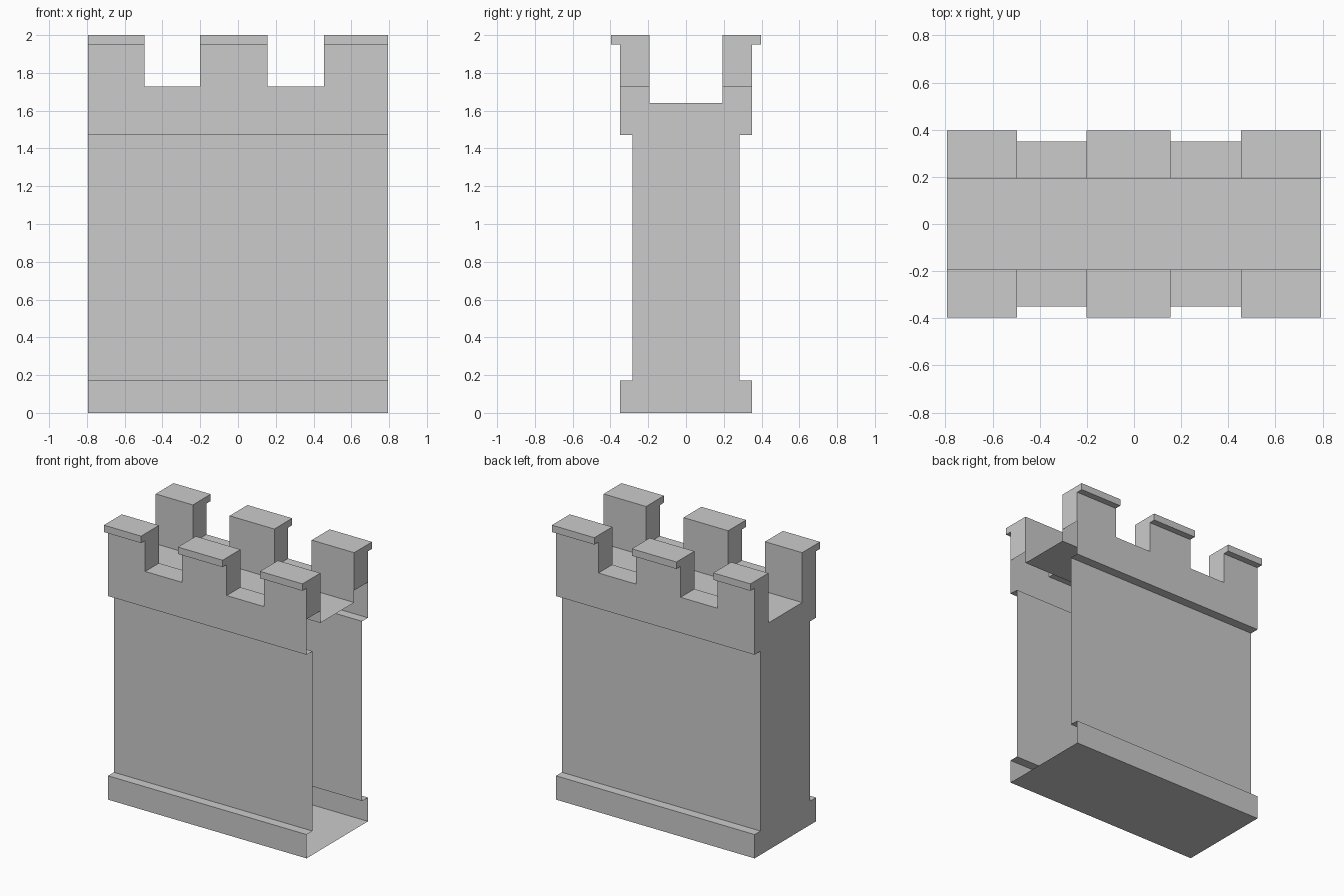
import bpy, bmesh, math

if "Cube" in bpy.data.objects:
    bpy.data.objects.remove(bpy.data.objects["Cube"])

# Stations along the wall: merlon, gap, merlon, gap, merlon
XS = [-0.793, -0.496, -0.202, 0.155, 0.454, 0.793]
INNER, BASE, SHAFT, CAP = 0.193, 0.35, 0.283, 0.397
Z_BASE, Z_STEP, Z_DECK, Z_GAP, Z_LIP, Z_TOP = 0.172, 1.47, 1.64, 1.727, 1.95, 2.0

bm = bmesh.new()


def face(points):
    bm.faces.new([bm.verts.new(p) for p in points])


def sweep(profile, x0, x1):
    """Open strip of quads following a (y, z) profile from x0 to x1."""
    for (ya, za), (yb, zb) in zip(profile, profile[1:]):
        face([(x0, ya, za), (x1, ya, za), (x1, yb, zb), (x0, yb, zb)])


def end_cap(profile, x):
    face([(x, y, z) for y, z in profile])


# Half of the body section, from parapet outside down to the ground
half = [(BASE, Z_GAP), (BASE, Z_STEP), (SHAFT, Z_STEP),
        (SHAFT, Z_BASE), (BASE, Z_BASE), (BASE, 0)]
outside = half + [(-y, z) for y, z in reversed(half)]
walkway = [(-INNER, Z_GAP), (-INNER, Z_DECK), (INNER, Z_DECK), (INNER, Z_GAP)]
merlon = [(INNER, Z_GAP), (INNER, Z_TOP), (CAP, Z_TOP),
          (CAP, Z_LIP), (BASE, Z_LIP), (BASE, Z_GAP)]

for i, (x0, x1) in enumerate(zip(XS, XS[1:])):
    # Outer walls, floor and walkway
    sweep(outside, x0, x1)
    sweep(walkway, x0, x1)
    for s in (1, -1):
        if i % 2 == 0:
            # Merlon with outward lip, open into the hollow wall
            prof = [(s * y, z) for y, z in merlon]
            sweep(prof, x0, x1)
            end_cap(prof, x0)
            end_cap(prof, x1)
        else:
            # Parapet top in the gap
            sweep([(s * INNER, Z_GAP), (s * BASE, Z_GAP)], x0, x1)

# Left end is closed, right end stays open
end_cap(outside + walkway, XS[0])

bmesh.ops.remove_doubles(bm, verts=bm.verts, dist=1e-4)
bmesh.ops.recalc_face_normals(bm, faces=bm.faces)
bmesh.ops.dissolve_limit(bm, angle_limit=math.radians(1),
                         verts=bm.verts, edges=bm.edges)

mesh = bpy.data.meshes.new("castle_wall")
bm.to_mesh(mesh)
bm.free()
bpy.context.collection.objects.link(bpy.data.objects.new("castle_wall", mesh))
